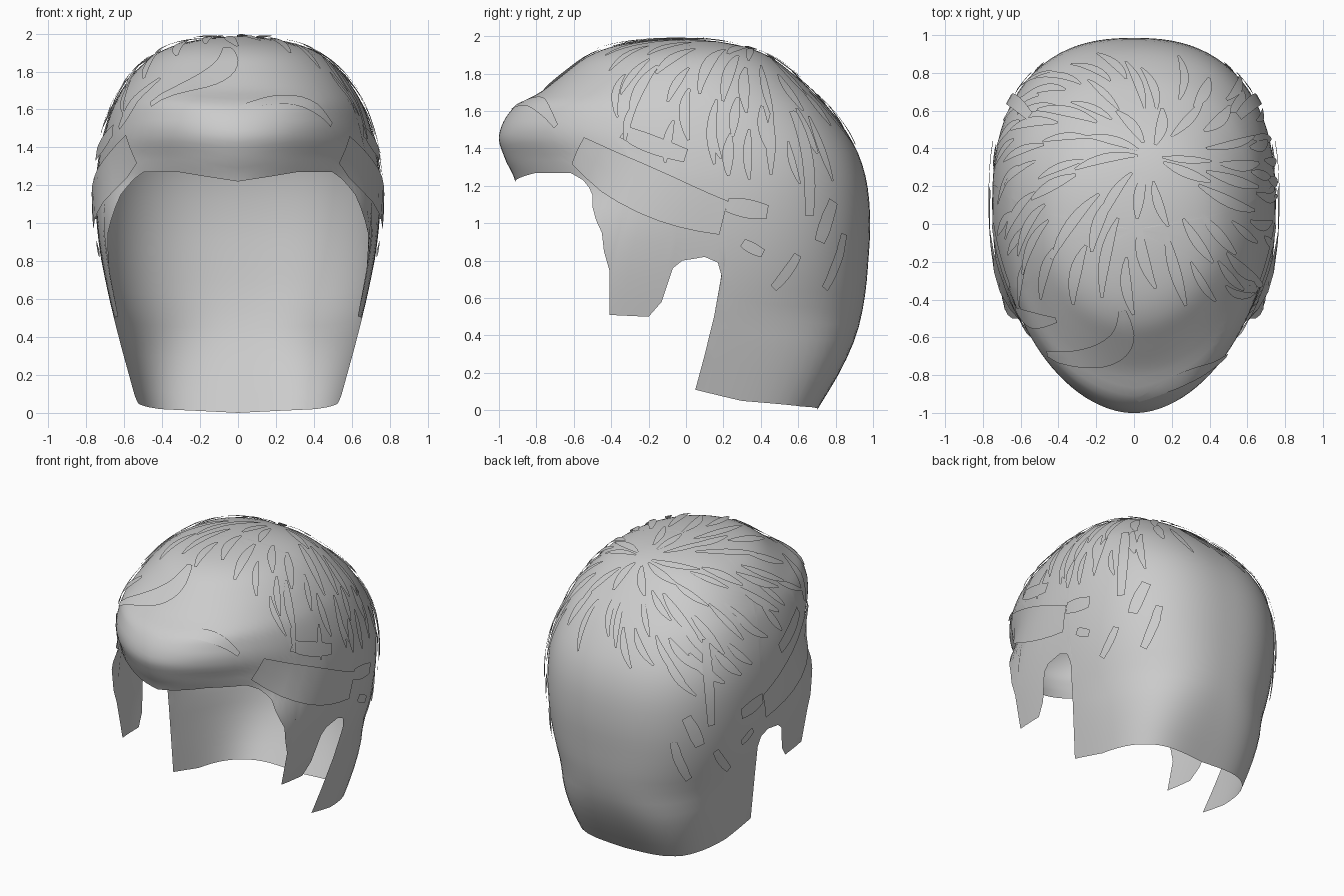
import bpy, bmesh, math, random
from mathutils import Vector
from mathutils.bvhtree import BVHTree

if "Cube" in bpy.data.objects:
    bpy.data.objects.remove(bpy.data.objects["Cube"])

random.seed(4)
TOP = 1.985
# horizontal sections: z, half width, front y, centre y, back y
SECTIONS = [
    (1.985, 0, -.03, -.03, -.03), (1.95, .29, -.37, -.02, .29), (1.9, .42, -.51, -.01, .43),
    (1.8, .54, -.65, .01, .57), (1.7, .615, -.78, .03, .68), (1.62, .66, -.92, .05, .76),
    (1.47, .71, -1.0, .08, .87), (1.35, .735, -.97, .1, .93), (1.2, .75, -.91, .1, .97),
    (1.0, .745, -.97, .1, .985), (.8, .72, -1.1, .1, .975), (.6, .68, -1.1, .06, .955),
    (.4, .63, -1.1, .01, .91), (.2, .575, -1.1, -.04, .82), (0, .52, -1.1, -.09, .70)]
KEYS = [math.sqrt(TOP - r[0]) for r in SECTIONS]
# lower hair edge seen from the side: y, z
EDGE = [(-.92, 1.22), (-.87, 1.25), (-.8, 1.27), (-.62, 1.27), (-.55, 1.23), (-.5, 1.15),
        (-.45, .95), (-.41, .75), (-.41, .51), (-.2, .5), (-.13, .58), (-.07, .76), (-.02, .8),
        (.1, .82), (.17, .79), (.19, .72), (.15, .5), (.09, .28), (.03, .11), (.3, .05),
        (.62, .02), (.7, 0)]


def section(z):
    s = math.sqrt(max(0, TOP - z))
    i = 0
    while i < len(KEYS) - 2 and KEYS[i + 1] < s:
        i += 1
    h = KEYS[i + 1] - KEYS[i]
    t = min(1, (s - KEYS[i]) / h)

    def slope(k, c):
        a, b = max(0, k - 1), min(len(KEYS) - 1, k + 1)
        return (SECTIONS[b][c] - SECTIONS[a][c]) / (KEYS[b] - KEYS[a]) * h
    return [(2*t**3 - 3*t*t + 1) * SECTIONS[i][c] + (t**3 - 2*t*t + t) * slope(i, c)
            + (3*t*t - 2*t**3) * SECTIONS[i + 1][c] + (t**3 - t*t) * slope(i + 1, c)
            for c in range(1, 5)]


def ramp(x):
    return min(1, max(0, x))


def surface(a, z):
    w, yf, yc, yb = section(z)
    sn, cs = math.sin(a), math.cos(a)
    # squarer temples and nape lower down
    n = 2.0 + .5 * ramp((1.35 - z) / .4) if cs > 0 else 2.45 + 1.5 * ramp((.5 - z) / .5)
    r = (abs(sn)**n + abs(cs)**n) ** (-1 / n)
    d = (yc - yf) if cs > 0 else (yb - yc)
    if cs > 0:
        # fringe is tucked under beside the centre and fuller above
        tuck = -.1 * ramp((1.52 - z) / .28) * ramp((z - 1.05) / .15)
        full = .05 * math.exp(-((z - 1.68) / .09) ** 2)
        d *= 1 + math.sin(2 * a) ** 2 * (tuck + full)
    return Vector((w * r * sn, yc - d * r * cs, z))


def angle_at(y, z):
    lo, hi = 0, math.pi
    for _ in range(40):
        mid = (lo + hi) / 2
        if surface(mid, z).y < y:
            lo = mid
        else:
            hi = mid
    return lo


def finish(name, bm):
    me = bpy.data.meshes.new(name)
    bm.to_mesh(me)
    ob = bpy.data.objects.new(name, me)
    bpy.context.collection.objects.link(ob)
    for p in me.polygons:
        p.use_smooth = True
    return ob


# columns around half the head, then mirrored
corners = []
for i, (y, z) in enumerate(EDGE):
    a = 0 if i == 0 else math.pi if i == len(EDGE) - 1 else angle_at(y, z)
    if corners:
        a = max(a, corners[-1][0] + .004)
    corners.append((a, z))
cols = []
for (a0, z0), (a1, z1) in zip(corners, corners[1:]):
    n = max(1, math.ceil((a1 - a0) / .07))
    cols += [(a0 + (a1 - a0) * k / n, z0 + (z1 - z0) * k / n) for k in range(n)]
half = cols + [(math.pi, 0)]
ring = half + [(-a, z) for a, z in reversed(half[1:-1])]

# main hair shell
ROWS = 36
bm = bmesh.new()
crown = bm.verts.new(surface(0, TOP))
grid = [[bm.verts.new(surface(a, TOP - (TOP - ze) * (r / ROWS) ** 1.7))
         for r in range(1, ROWS + 1)] for a, ze in ring]
for i, c in enumerate(grid):
    d = grid[(i + 1) % len(grid)]
    bm.faces.new((crown, c[0], d[0]))
    for r in range(ROWS - 1):
        bm.faces.new((c[r], c[r + 1], d[r + 1], d[r]))
bmesh.ops.recalc_face_normals(bm, faces=bm.faces)
tree = BVHTree.FromBMesh(bm)
finish("hair_shell", bm)
bm.free()
CENTRE = Vector((0, .1, 1.1))


def snap(p, lift):
    loc, n, _, _ = tree.find_nearest(p)
    if n.dot(loc - CENTRE) < 0:
        n = -n
    return loc + n * lift, n


def lock(bm, pts, width, lift=.012, tip=.3, steps=8, across=2):
    """Ribbon of hair laid over the shell along a bent path."""
    a, b, c = [Vector(p) for p in pts]
    rows = []
    for k in range(steps + 1):
        t = k / steps
        p = a * (1-t)*(1-2*t) + b * 4*t*(1-t) + c * t*(2*t-1)
        tan = a * (4*t-3) + b * (4-8*t) + c * (4*t-1)
        _, n = snap(p, 0)
        side = tan.cross(n).normalized()
        w = width * (tip + (1 - tip) * math.sin(math.pi * (.04 + .92 * t)))
        rows.append([bm.verts.new(snap(p + side * w * (j / across - .5), lift + .008 * t)[0])
                     for j in range(across + 1)])
    for r, s in zip(rows, rows[1:]):
        for j in range(across):
            bm.faces.new((r[j], s[j], s[j + 1], r[j + 1]))


# strands radiating from the whorl at the crown
WHORL = Vector((.08, .35, 1.9))
AXIS = (WHORL - CENTRE).normalized()
U = Vector((1, 0, 0))
U = (U - AXIS * U.dot(AXIS)).normalized()
V = AXIS.cross(U)


def around(p, q):
    d = AXIS * math.cos(p) + (U * math.cos(q) + V * math.sin(q)) * math.sin(p)
    return tree.ray_cast(CENTRE, d)[0]


bm = bmesh.new()
for start, count, length in ((.14, 10, .34), (.4, 22, .42), (.7, 32, .38), (.95, 28, .3)):
    for k in range(count):
        q = 2 * math.pi * (k + random.uniform(-.3, .3)) / count
        p0 = start + random.uniform(-.08, .08)
        p1 = p0 + length * random.uniform(.7, 1.15)
        curl = random.uniform(.05, .2)
        pts = [around(p0, q), around((p0 + p1) / 2, q + curl * .35), around(p1, q + curl)]
        if any(p is None for p in pts) or pts[2].z < 1.15 or pts[2].y < -.5:
            continue
        if pts[2].y > .85 and pts[2].z < 1.4:
            continue
        lock(bm, pts, random.uniform(.04, .065), random.uniform(.006, .013), tip=.15)
finish("crown_strands", bm)
bm.free()

# long sweeping side locks and loose flakes: three path points, width, lift
bm = bmesh.new()
for s in (1, -1):
    for pts, w, lift in [
            (((.6, -.6, 1.39), (.72, -.2, 1.17), (.75, .2, 1.03)), .25, .014),
            (((.7, -.35, 1.5), (.72, -.2, 1.43), (.74, 0, 1.36)), .1, .01),
            (((.74, .22, 1.1), (.74, .32, 1.08), (.72, .43, 1.06)), .1, .02),
            (((.72, .3, .9), (.72, .35, .87), (.72, .41, .84)), .06, .02),
            (((.58, .59, 1.62), (.62, .64, 1.35), (.65, .65, 1.04)), .07, .018),
            (((.6, .83, 1.12), (.62, .77, 1.0), (.62, .72, .9)), .09, .01),
            (((.52, .88, .94), (.55, .85, .8), (.58, .77, .64)), .07, .01),
            (((.66, .6, .83), (.68, .55, .74), (.68, .47, .65)), .06, .01)]:
        lock(bm, [(x * s, y, z) for x, y, z in pts], w, lift, tip=.7)
finish("side_locks", bm)
bm.free()

# rolled fringe locks above the forehead
bm = bmesh.new()
lock(bm, ((.02, -.95, 1.62), (.28, -.82, 1.66), (.5, -.7, 1.52)), .09, .004, .2, 14)
lock(bm, ((-.06, -.45, 1.9), (-.12, -.66, 1.76), (-.45, -.68, 1.62)), .15, .008, .15, 14)
lock(bm, ((-.4, -.5, 1.75), (-.55, -.5, 1.62), (-.62, -.45, 1.5)), .1, .01, .2, 10)
finish("fringe_locks", bm)
bm.free()
